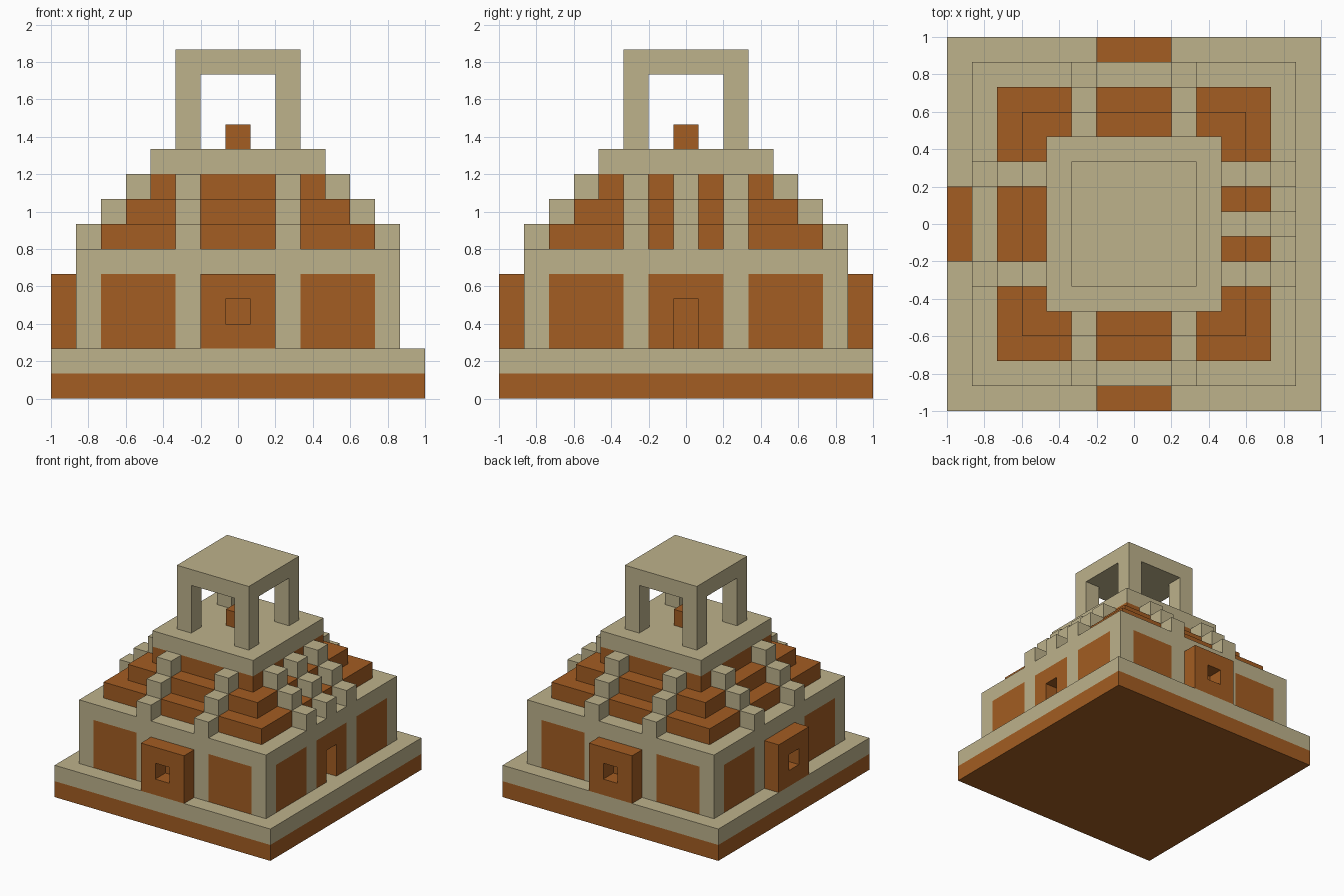
import bpy
import bmesh
from math import pi
from mathutils import Matrix, Vector

U = 2 / 15  # one building block

cube = bpy.data.objects.get("Cube")
if cube:
    bpy.data.objects.remove(cube, do_unlink=True)


def material(name, rgb):
    mat = bpy.data.materials.new(name)
    mat.use_nodes = True
    color = (*rgb, 1)
    mat.diffuse_color = color
    mat.node_tree.nodes["Principled BSDF"].inputs["Base Color"].default_value = color
    return mat


SAND = material("sandstone", (0.51, 0.445, 0.26))
CLAY = material("orange_clay", (0.366, 0.109, 0.016))


def part(name, mat, boxes, turn=0):
    """Boxes are (x0, x1, y0, y1, z0, z1) in blocks; turn is in quarter turns."""
    bm = bmesh.new()
    for x0, x1, y0, y1, z0, z1 in boxes:
        middle = Vector((x0 + x1, y0 + y1, z0 + z1)) * U / 2
        size = Matrix.Diagonal((x1 - x0, y1 - y0, z1 - z0, 1 / U)) * U
        bmesh.ops.create_cube(bm, size=1, matrix=Matrix.Translation(middle) @ size)
    bm.transform(Matrix.Rotation(turn * pi / 2, 4, "Z"))
    mesh = bpy.data.meshes.new(name)
    bm.to_mesh(mesh)
    bm.free()
    mesh.materials.append(mat)
    obj = bpy.data.objects.new(name, mesh)
    bpy.context.collection.objects.link(obj)
    return obj


def slab(name, mat, half, z0, z1):
    return part(name, mat, [(-half, half, -half, half, z0, z1)])


def both(x0, x1, *rest):
    """A box and its mirror image in x."""
    return [(x0, x1, *rest), (-x1, -x0, *rest)]


# Stacked levels
slab("base_lower", CLAY, 7.5, 0, 1)
slab("base_upper", SAND, 7.5, 1, 2)
slab("hall_core", CLAY, 5.5, 2, 5)
slab("hall_lintel", SAND, 6.5, 5, 6)
for i in range(3):
    slab(f"roof_step_{i + 1}", CLAY, 5.5 - i, 6 + i, 7 + i)
slab("terrace", SAND, 3.5, 9, 10)

# Four sides, each drawn as the front and turned into place
for turn, side in enumerate(("front", "left", "back", "right")):
    has_door = side == "left"
    part(f"{side}_corner_pillar", SAND, [(-6.5, -5.5, -6.5, -5.5, 2, 5)], turn)
    part(f"{side}_pillars", SAND, both(1.5, 2.5, -6.5, -5.5, 2, 5), turn)
    part(f"{side}_panels", CLAY, both(2.5, 5.5, -6.5, -5.5, 2, 5), turn)

    # Doorway in the wall, or a bay with a small window
    y0, y1 = (-6.5, -5.5) if has_door else (-7.5, -6.5)
    frame = both(0.5, 1.5, y0, y1, 2, 5) + [(-0.5, 0.5, y0, y1, 4, 5)]
    if not has_door:
        frame.append((-0.5, 0.5, y0, y1, 2, 3))
        part(f"{side}_middle_panel", CLAY, [(-1.5, 1.5, -6.5, -5.5, 2, 5)], turn)
    part(f"{side}_{'doorway' if has_door else 'window_bay'}", CLAY, frame, turn)

    # Rib blocks climbing the roof steps
    ribs = []
    for i in range(3):
        rise = (i - 6.5, i - 5.5, 6 + i, 7 + i)
        ribs += both(1.5, 2.5, *rise)
        if has_door:
            ribs.append((-0.5, 0.5, *rise))
    part(f"{side}_roof_ribs", SAND, ribs, turn)

    part(f"{side}_tower_post", SAND, [(-2.5, -1.5, -2.5, -1.5, 10, 13)], turn)

# Open tower on the terrace
slab("tower_roof", SAND, 2.5, 13, 14)
slab("altar", CLAY, 0.5, 10, 11)
